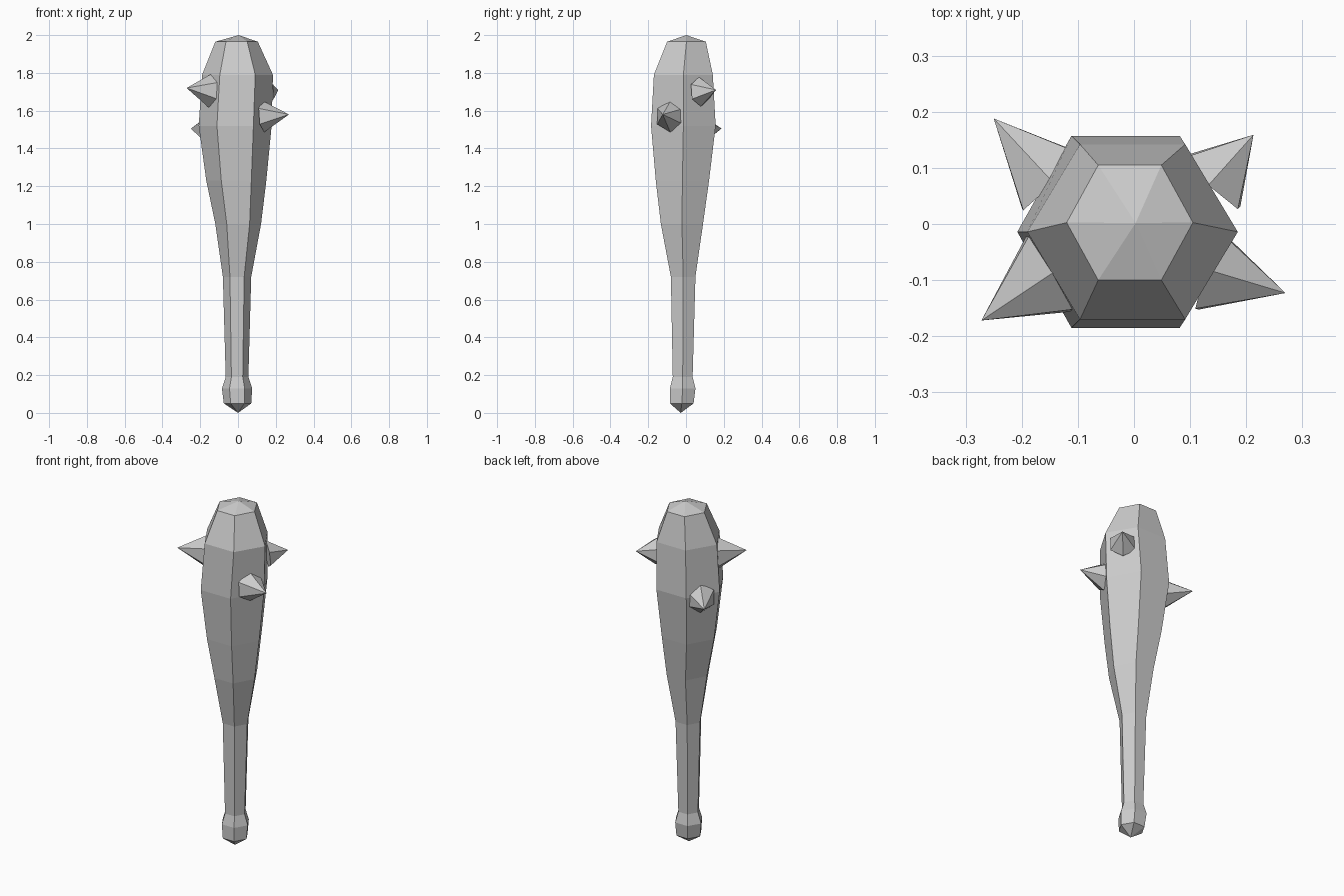
import bpy, bmesh, math
from mathutils import Vector

if "Cube" in bpy.data.objects:
    bpy.data.objects.remove(bpy.data.objects["Cube"])

SIDES = 6


def finish(bm, name):
    bmesh.ops.recalc_face_normals(bm, faces=bm.faces)
    mesh = bpy.data.meshes.new(name)
    bm.to_mesh(mesh)
    bm.free()
    obj = bpy.data.objects.new(name, mesh)
    bpy.context.collection.objects.link(obj)
    return obj


# Club body: lopsided hexagonal rings (z, x min, x max, y min, y max)
rings = [
    (0.05, -0.075, 0.070, -0.085, 0.040),
    (0.13, -0.085, 0.075, -0.085, 0.050),
    (0.19, -0.065, 0.055, -0.070, 0.035),
    (0.72, -0.080, 0.070, -0.080, 0.050),
    (1.00, -0.120, 0.122, -0.133, 0.090),
    (1.23, -0.168, 0.150, -0.160, 0.122),
    (1.52, -0.208, 0.178, -0.185, 0.157),
    (1.79, -0.190, 0.185, -0.170, 0.142),
    (1.965, -0.120, 0.105, -0.100, 0.105),
]
bm = bmesh.new()
loops = []
for z, x0, x1, y0, y1 in rings:
    loop = []
    for i in range(SIDES):
        a = math.tau * i / SIDES
        x = (x0 + x1) / 2 + (x1 - x0) / 2 * math.cos(a)
        y = (y0 + y1) / 2 + (y1 - y0) / 2 * math.sin(a) / math.sin(math.pi / 3)
        loop.append(bm.verts.new((x, y, z)))
    loops.append(loop)
for low, high in zip(loops, loops[1:]):
    for i in range(SIDES):
        j = (i + 1) % SIDES
        bm.faces.new((low[i], low[j], high[j], high[i]))

# Pointed pommel and crown
for loop, tip in ((loops[0], (0, -0.028, 0)), (loops[-1], (0.003, 0.002, 2.0))):
    apex = bm.verts.new(tip)
    for i in range(SIDES):
        bm.faces.new((loop[i], loop[(i + 1) % SIDES], apex))
finish(bm, "club_body")


# Spikes: six-sided pyramids sunk into the head (base centre, tip, radius)
def spike(name, base, tip, radius):
    base, tip = Vector(base), Vector(tip)
    out = (tip - base).normalized()
    side = out.cross(Vector((0, 0, 1))).normalized()
    up = side.cross(out)
    bm = bmesh.new()
    ring = []
    for i in range(SIDES):
        a = math.tau * i / SIDES
        ring.append(bm.verts.new(base + radius * (math.cos(a) * up + math.sin(a) * side)))
    apex = bm.verts.new(tip)
    bm.faces.new(ring)
    for i in range(SIDES):
        bm.faces.new((ring[i], ring[(i + 1) % SIDES], apex))
    finish(bm, name)


spike("spike_front_left", (-0.142, -0.085, 1.705), (-0.272, -0.172, 1.72), 0.094)
spike("spike_front_right", (0.133, -0.082, 1.57), (0.270, -0.123, 1.58), 0.084)
spike("spike_back_right", (0.137, 0.074, 1.70), (0.213, 0.159, 1.71), 0.078)
spike("spike_back_left", (-0.145, 0.075, 1.50), (-0.250, 0.188, 1.505), 0.084)
